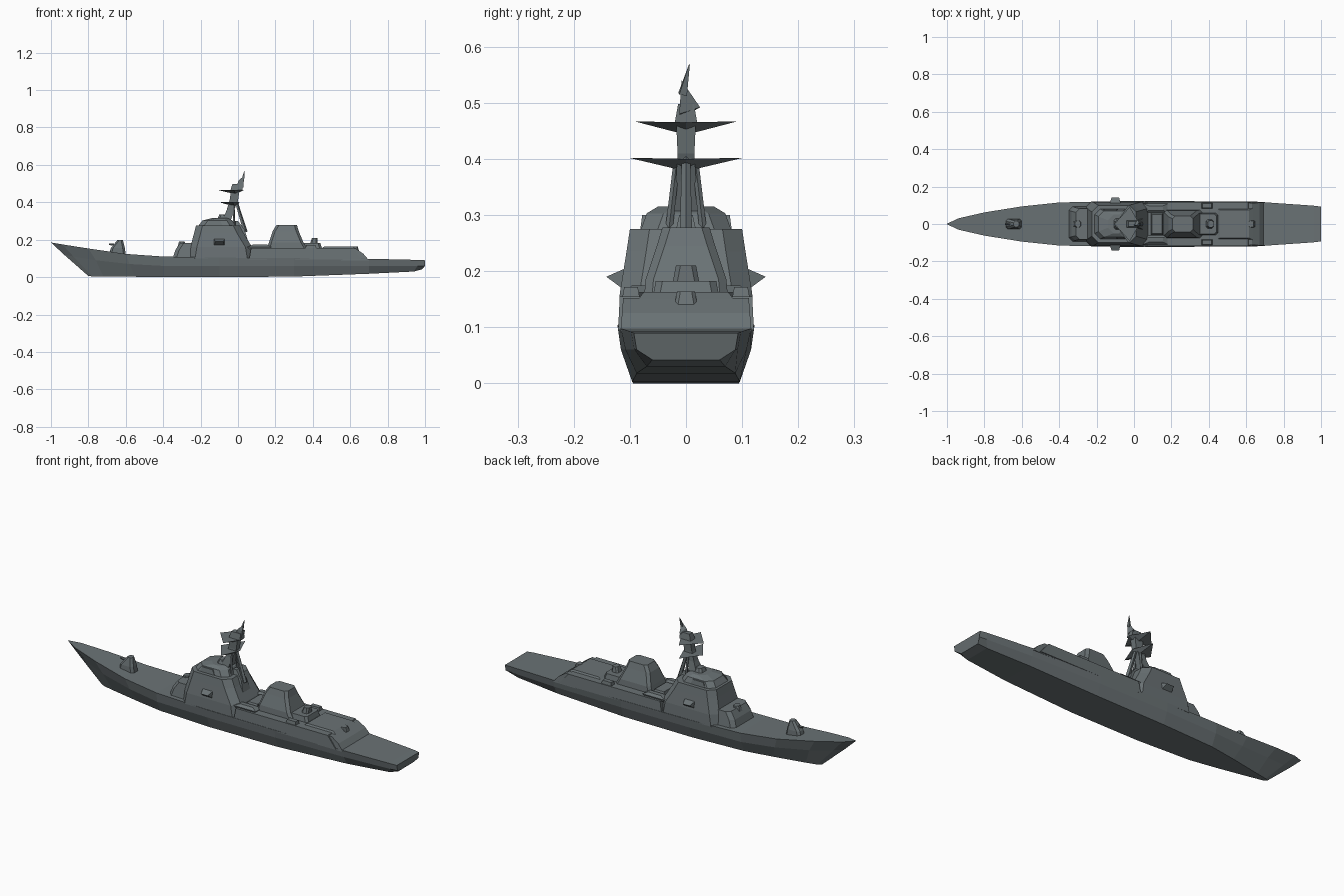
import bpy, bmesh
from mathutils import Vector

paint = bpy.data.materials.new("dark_grey_paint")
paint.diffuse_color = (.145, .17, .178, 1)


def make(name, verts, faces):
    me = bpy.data.meshes.new(name)
    me.from_pydata(verts, [], faces)
    bm = bmesh.new()
    bm.from_mesh(me)
    bmesh.ops.remove_doubles(bm, verts=bm.verts, dist=0.0005)
    bmesh.ops.recalc_face_normals(bm, faces=bm.faces)
    bm.to_mesh(me)
    bm.free()
    me.materials.append(paint)
    ob = bpy.data.objects.new(name, me)
    bpy.context.collection.objects.link(ob)
    return ob


def loft(name, rings):
    """Skin between rings with equal point counts and cap both ends."""
    n = len(rings[0])
    verts = [p for r in rings for p in r]
    faces = [(i * n + k, i * n + (k + 1) % n, (i + 1) * n + (k + 1) % n, (i + 1) * n + k)
             for i in range(len(rings) - 1) for k in range(n)]
    faces += [tuple(range(n)), tuple(range((len(rings) - 1) * n, len(rings) * n))]
    return make(name, verts, faces)


def block(name, *levels, y=0, cut=0.0):
    """Stack of levels (x0, x1, half width, z); cut chamfers the plan corners."""
    rings = []
    for x0, x1, w, z in levels:
        if cut:
            c = min(cut, w * 0.6)
            plan = [(x0 + c, -w), (x1 - c, -w), (x1, -w + c), (x1, w - c),
                    (x1 - c, w), (x0 + c, w), (x0, w - c), (x0, -w + c)]
        else:
            plan = [(x0, -w), (x1, -w), (x1, w), (x0, w)]
        rings.append([(px, py + y, z) for px, py in plan])
    return loft(name, rings)


def strut(name, a, b, r0, r1, n=5):
    """Tapered pole from a to b."""
    a, b = Vector(a), Vector(b)
    bpy.ops.mesh.primitive_cone_add(vertices=n, radius1=r0, radius2=r1, depth=(b - a).length,
                                    location=(a + b) / 2)
    ob = bpy.context.object
    ob.rotation_euler = (b - a).to_track_quat('Z', 'Y').to_euler()
    ob.name = name
    ob.data.materials.append(paint)
    return ob


# Hull stations: deck x, half width, z; knuckle x, half width, z; keel x, half width, z
stations = [
    (-1.0, .001, .185, -.93, .001, .12, -.80, .002, .006),
    (-.94, .030, .175, -.88, .018, .11, -.78, .010, .004),
    (-.80, .062, .153, -.76, .050, .09, -.72, .022, .003),
    (-.60, .094, .124, -.58, .083, .07, -.55, .055, .002),
    (-.40, .115, .110, -.40, .108, .06, -.40, .080, .001),
    (-.10, .122, .104, -.10, .116, .06, -.10, .094, .000),
    (.30, .122, .102, .30, .116, .06, .30, .096, .003),
    (.70, .116, .098, .70, .108, .06, .70, .088, .018),
    (.96, .098, .092, .96, .092, .06, .94, .070, .030),
    (1.0, .093, .090, 1.0, .088, .06, .985, .060, .042)]
loft("hull", [[(a, -w, z), (b, -v, y), (c, -u, t), (c, u, t), (b, v, y), (a, w, z)]
              for a, w, z, b, v, y, c, u, t in stations])

# Foredeck gun
block("gun_turret", (-.69, -.60, .028, .12), (-.68, -.605, .026, .155), (-.645, -.615, .016, .198), cut=.012)
strut("gun_barrel", (-.65, 0, .17), (-.69, 0, .176), .007, .005)

# Forward superstructure
block("forward_step", (-.35, -.20, .095, .10), (-.335, -.20, .088, .145), (-.31, -.20, .082, .182), cut=.02)
block("forward_weapon", (-.33, -.28, .025, .14), (-.315, -.285, .018, .19), cut=.01)
block("main_house", (-.265, .085, .120, .10), (-.255, .075, .118, .16),
      (-.235, .03, .106, .235), (-.225, .01, .100, .275), cut=.035)
block("bridge", (-.215, -.01, .082, .27), (-.19, -.03, .07, .303), (-.14, -.05, .05, .315), cut=.03)
block("bridge_director", (-.11, -.06, .03, .31), (-.10, -.068, .022, .335), cut=.01)
for s in (-1, 1):
    block("bridge_radar_panel", (-.17, -.08, .012, .27), (-.155, -.095, .008, .30), y=s * .07)
    # Side platforms standing out from the house
    make("side_platform", [(-.13, s * .108, .165), (-.07, s * .108, .165), (-.08, s * .142, .19),
                           (-.12, s * .142, .19), (-.13, s * .108, .205), (-.07, s * .108, .205)],
         [(0, 1, 2, 3), (3, 2, 5, 4), (0, 3, 4), (1, 5, 2), (0, 4, 5, 1)])

# Midship deckhouses
block("midship_house", (.06, .66, .121, .095), (.07, .61, .118, .155))
block("hangar_ramp", (.55, .70, .117, .09), (.55, .67, .114, .125), (.55, .63, .112, .152))
block("midship_locker", (.09, .155, .06, .15), (.095, .15, .05, .172))
for s in (-1, 1):
    block("boat", (.06, .17, .02, .15), (.05, .18, .024, .162), (.08, .155, .012, .174), y=s * .085)
    block("torpedo_mount", (.36, .42, .016, .15), (.365, .415, .012, .172), y=s * .098)

# Funnel casing and aft director
block("funnel", (.155, .37, .075, .15), (.165, .35, .072, .185), (.185, .325, .052, .245),
      (.205, .315, .042, .278), cut=.014)
block("aft_director_base", (.33, .45, .06, .15), (.34, .44, .054, .182), cut=.012)
block("aft_director", (.385, .425, .024, .178), (.395, .425, .018, .210), cut=.008)
block("hangar_roof", (.44, .635, .085, .15), (.46, .615, .075, .163))
block("aft_weapon", (.605, .65, .022, .13), (.612, .64, .016, .164), cut=.006)

# Raked mast with tripod legs
for s in (-1, 1):
    strut("mast_side_leg", (-.02, s * .032, .26), (-.025, s * .016, .40), .007, .006)
strut("mast_aft_leg", (.04, 0, .24), (-.012, 0, .41), .012, .008)
block("mast_column", (-.085, -.04, .03, .30), (-.06, -.02, .018, .36), (-.045, 0, .015, .41), (-.035, .01, .018, .475))
block("mast_brace", (-.01, .06, .036, .17), (-.01, .035, .022, .255), (-.02, .0, .012, .30))

# Yardarm platforms, each a wide thin diamond with a deeper middle
for nm, x0, x1, w, z in (("lower_yard", -.10, .012, .102, .40), ("upper_yard", -.105, .03, .092, .465)):
    xm = (x0 + x1) / 2 + .025
    make(nm, [(x0, 0, z), (xm - .01, -w, z + .002), (x1, 0, z), (xm - .01, w, z + .002), (xm, 0, z - .022)],
         [(0, 1, 2, 3), (0, 4, 1), (1, 4, 2), (2, 4, 3), (3, 4, 0)])

# Mast head: drum, swept fin and tip
block("mast_drum", (-.04, .025, .02, .465), (-.03, .025, .014, .498))
make("mast_fin", [(-.01, -.012, .47), (.03, -.012, .48), (.022, .025, .492), (.03, -.008, .54), (.002, -.006, .515)],
     [(0, 1, 2), (1, 3, 2), (0, 4, 3, 1), (0, 2, 4), (2, 3, 4)])
strut("mast_tip", (.025, -.006, .515), (.034, .006, .568), .010, .001, 4)
